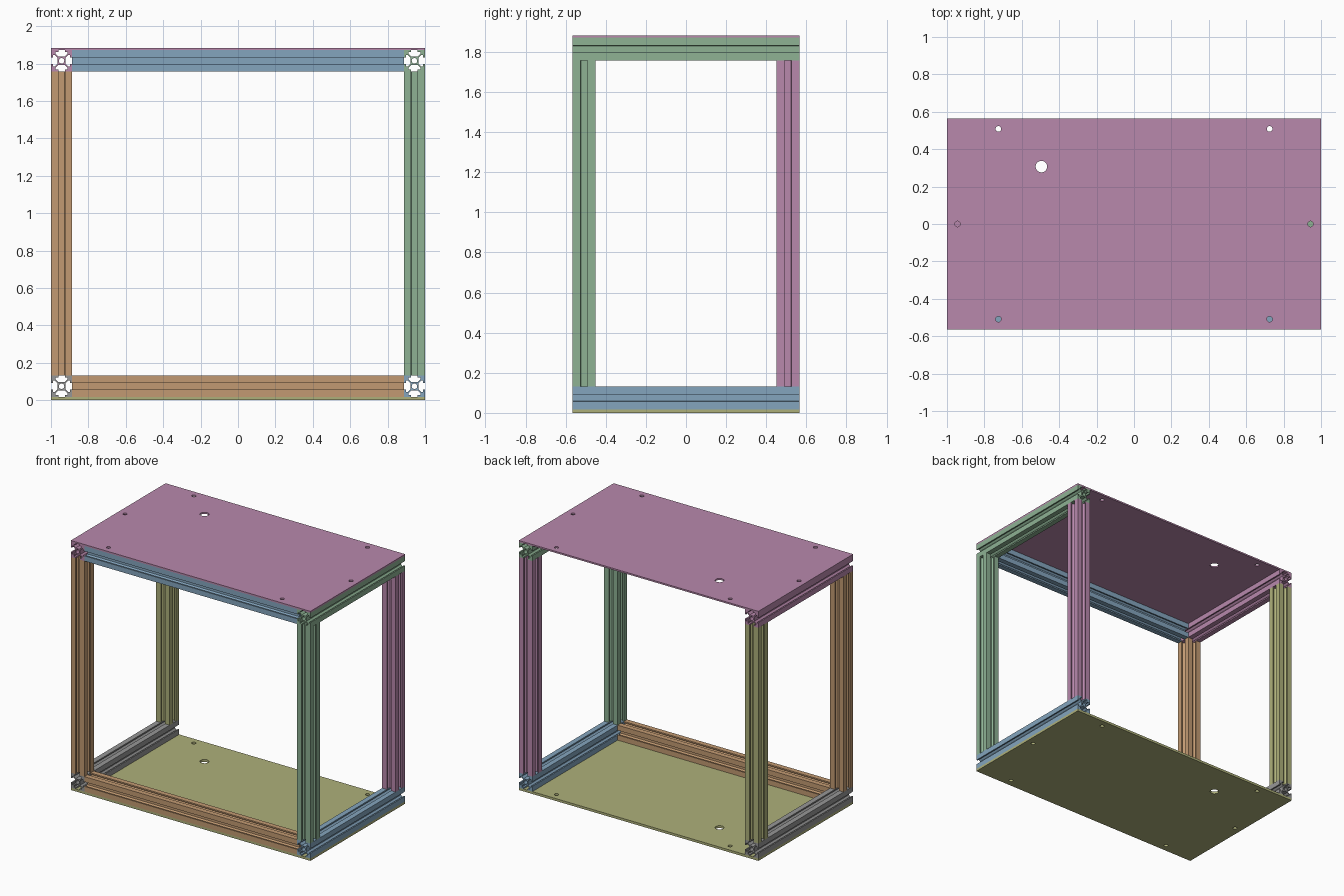
import bpy, bmesh, math
from mathutils import Matrix

if "Cube" in bpy.data.objects:
    bpy.data.objects.remove(bpy.data.objects["Cube"])

S = 0.113                      # extrusion width
W, D = 1.0, 0.565              # half width, half depth
BASE, TOP = 0.018, 0.012       # plate thicknesses
H = 1.883                      # total height
Z0, Z1 = BASE + S, H - TOP - S # post bottom and top


def material(name, rgb):
    def lin(c):
        c /= 255
        return c / 12.92 if c < 0.04045 else ((c + 0.055) / 1.055) ** 2.4
    m = bpy.data.materials.new(name)
    m.diffuse_color = (*[lin(c) for c in rgb], 1)
    m.use_nodes = True
    m.node_tree.nodes["Principled BSDF"].inputs["Base Color"].default_value = m.diffuse_color
    return m


MAUVE = material("mauve", (184, 136, 172))
BLUE = material("steel blue", (132, 165, 190))
ORANGE = material("tan orange", (194, 154, 114))
GREEN = material("sage green", (142, 178, 148))
OLIVE = material("olive", (174, 176, 122))
GREY = material("grey", (150, 150, 150))


def circle(x, y, r, n=24):
    return [(x + r * math.cos(math.tau * i / n), y + r * math.sin(math.tau * i / n))
            for i in range(n)]


def prism(name, loops, length, axis, centre, mat):
    """Extrude an outline with holes along an axis, centred on a point."""
    bm = bmesh.new()
    for loop in loops:
        vs = [bm.verts.new((x, y, -length / 2)) for x, y in loop]
        for a, b in zip(vs, vs[1:] + vs[:1]):
            bm.edges.new((a, b))
    bmesh.ops.triangle_fill(bm, use_beauty=True, edges=bm.edges[:])
    ext = bmesh.ops.extrude_face_region(bm, geom=bm.faces[:], use_keep_orig=True)
    moved = [g for g in ext["geom"] if isinstance(g, bmesh.types.BMVert)]
    bmesh.ops.translate(bm, verts=moved, vec=(0, 0, length))
    bmesh.ops.recalc_face_normals(bm, faces=bm.faces[:])
    if axis in "xy":
        turn = Matrix.Rotation(math.pi / 2, 3, "Y" if axis == "x" else "X")
        bmesh.ops.rotate(bm, cent=(0, 0, 0), matrix=turn, verts=bm.verts[:])
    me = bpy.data.meshes.new(name)
    bm.to_mesh(me)
    bm.free()
    me.materials.append(mat)
    ob = bpy.data.objects.new(name, me)
    ob.location = centre
    bpy.context.collection.objects.link(ob)
    bpy.ops.object.select_all(action="DESELECT")
    ob.select_set(True)
    bpy.context.view_layer.objects.active = ob
    bpy.ops.object.shade_smooth_by_angle(angle=math.radians(30))
    return ob


# T-slot cross-section: one side, repeated four times, plus a centre bore
side = [(10, -10), (10, -3.1), (8.2, -3.1), (8.2, -5.6), (6.6, -5.6), (3.9, -2.9),
        (3.9, 2.9), (6.6, 5.6), (8.2, 5.6), (8.2, 3.1), (10, 3.1)]
outline = []
for k in range(4):
    c, s = ((1, 0), (0, 1), (-1, 0), (0, -1))[k]
    outline += [((x * c - y * s) * S / 20, (x * s + y * c) * S / 20) for x, y in side]
tslot = [outline, circle(0, 0, 2.6 * S / 20)]

# Corner posts
px, py = W - S / 2, D - S / 2
for name, x, y, mat in (("front_left_post", -px, -py, ORANGE),
                        ("front_right_post", px, -py, GREEN),
                        ("back_right_post", px, py, MAUVE),
                        ("back_left_post", -px, py, OLIVE)):
    prism(name, tslot, Z1 - Z0, "z", (x, y, (Z0 + Z1) / 2), mat)

# Side rails over the full depth, front rails between them
for level, z, left, right, front in (("bottom", BASE + S / 2, GREY, BLUE, ORANGE),
                                     ("top", Z1 + S / 2, MAUVE, GREEN, BLUE)):
    prism(level + "_left_rail", tslot, 2 * D, "y", (-px, 0, z), left)
    prism(level + "_right_rail", tslot, 2 * D, "y", (px, 0, z), right)
    prism(level + "_front_rail", tslot, 2 * (W - S), "x", (0, -py, z), front)

# Plates with screw holes and one cable hole
plate = [[(-W, -D), (W, -D), (W, D), (-W, D)], circle(-0.495, 0.307, 0.031)]
for sx in (-1, 1):
    plate += [circle(sx * 0.725, sy * py, 0.015) for sy in (-1, 1)]
    plate.append(circle(sx * px, 0, 0.015))
prism("bottom_plate", plate, BASE, "z", (0, 0, BASE / 2), OLIVE)
prism("top_plate", plate, TOP, "z", (0, 0, H - TOP / 2), MAUVE)
